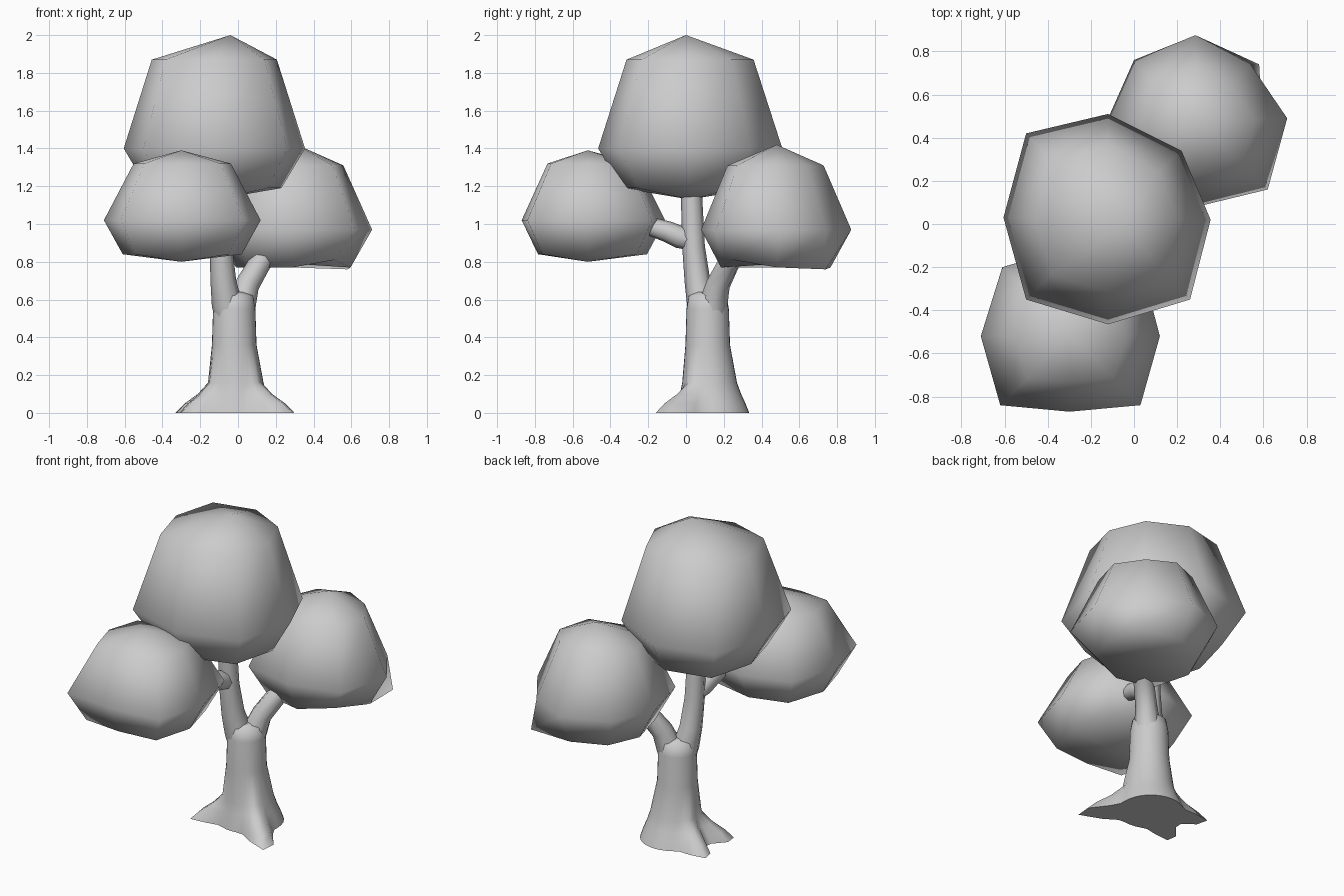
import bpy, bmesh, math
from mathutils import Vector

if "Cube" in bpy.data.objects:
    bpy.data.objects.remove(bpy.data.objects["Cube"])


def finish(name, bm):
    bmesh.ops.recalc_face_normals(bm, faces=bm.faces)
    for f in bm.faces:
        f.smooth = len(f.verts) <= 4
    me = bpy.data.meshes.new(name)
    bm.to_mesh(me)
    bm.free()
    ob = bpy.data.objects.new(name, me)
    bpy.context.collection.objects.link(ob)
    return ob


def bridge(bm, rings):
    for a, b in zip(rings, rings[1:]):
        n = len(a)
        for i in range(n):
            j = (i + 1) % n
            bm.faces.new((a[i], a[j], b[j], b[i]))


def blob(name, outline, z_mid, upper, lower, top, bottom, moved={}):
    """Eight-sided low-poly ball: widest outline, a scaled ring above and below, two poles.
    moved places single corners of the lower ring."""
    bm = bmesh.new()
    c = sum((Vector(p) for p in outline), Vector((0, 0))) / len(outline)
    rings = []
    for s, z in (lower, (1.0, z_mid), upper):
        ring = []
        for p in outline:
            q = c + (Vector(p) - c) * s
            ring.append(bm.verts.new((q.x, q.y, z)))
        rings.append(ring)
    for i, co in moved.items():
        rings[0][i].co = co
    bridge(bm, rings)
    for ring, pole in ((rings[0], bottom), (rings[-1], top)):
        v = bm.verts.new(pole)
        for i in range(len(ring)):
            bm.faces.new((ring[i], ring[(i + 1) % len(ring)], v))
    return finish(name, bm)


def tube(name, path, sides=8):
    """Tapered limb through (x, y, z, radius) points."""
    bm = bmesh.new()
    pts = [Vector(p[:3]) for p in path]
    rings = []
    for i, p in enumerate(pts):
        d = (pts[min(i + 1, len(pts) - 1)] - pts[max(i - 1, 0)]).normalized()
        ref = Vector((0, 1, 0)) if abs(d.y) < 0.8 else Vector((1, 0, 0))
        u = d.cross(ref).normalized()
        w = d.cross(u)
        ring = []
        for k in range(sides):
            a = 2 * math.pi * k / sides
            ring.append(bm.verts.new(p + (u * math.cos(a) + w * math.sin(a)) * path[i][3]))
        rings.append(ring)
    bridge(bm, rings)
    bm.faces.new(rings[0])
    bm.faces.new(rings[-1])
    return finish(name, bm)


# Foliage
blob("foliage_top",
     [(-.605, .03), (-.50, -.35), (-.12, -.465), (.26, -.35),
      (.355, .02), (.22, .34), (-.12, .51), (-.50, .42)],
     1.40, (.69, 1.87), (.74, 1.19), (-.04, 0, 2.0), (-.12, .02, 1.13))
blob("foliage_front_left",
     [(-.71, -.52), (-.62, -.84), (-.30, -.87), (.03, -.84),
      (.12, -.52), (.03, -.18), (-.30, -.11), (-.61, -.2)],
     1.02, (.62, 1.32), (.76, .84), (-.30, -.52, 1.39), (-.30, -.52, .80))
blob("foliage_back_right",
     [(-.12, .49), (-.03, .15), (.29, .08), (.62, .16),
      (.71, .49), (.54, .74), (.285, .875), (.0, .76)],
     .97, (.64, 1.31), (.73, .77), (.31, .48, 1.42), (.30, .48, .79),
     {3: (.51, .25, .81), 5: (.58, .74, .76)})

# Trunk whose foot spreads into three roots: rings of (x, y, z, radius, root strength)
ROOTS = [(.31, -.15), (-.32, -.04), (-.34, .26)]
SIDES = 32
bm = bmesh.new()
rings = []
for x, y, z, r, grow in [(-.01, .14, 0, .195, 1), (-.01, .135, .05, .18, .75),
                         (-.01, .13, .10, .162, .38), (-.01, .125, .16, .145, .06),
                         (-.02, .115, .36, .118, 0), (-.02, .115, .55, .112, 0),
                         (-.02, .115, .62, .10, 0), (-.02, .11, .64, .05, 0)]:
    ring = []
    for k in range(SIDES):
        a = 2 * math.pi * k / SIDES
        rad = r
        for tx, ty in ROOTS:
            d = Vector((tx + .01, ty - .14))
            diff = a - math.atan2(d.y, d.x)
            diff = math.atan2(math.sin(diff), math.cos(diff))
            rad += grow * (d.length - .195) * math.exp(-(diff / .27) ** 2)
        ring.append(bm.verts.new((x + rad * math.cos(a), y + rad * math.sin(a), z)))
    rings.append(ring)
bridge(bm, rings)
bm.faces.new(rings[0])
bm.faces.new(rings[-1])
finish("trunk", bm)

# Branches
tube("branch_main", [(-.03, .10, .46, .08), (-.06, .085, .58, .080), (-.078, .06, .70, .068),
                     (-.09, .04, .88, .06), (-.10, .025, 1.25, .055)])
tube("branch_right", [(-.01, .12, .46, .08), (.02, .145, .58, .076), (.05, .17, .68, .064),
                      (.12, .23, .80, .06), (.25, .37, .93, .055)])
tube("branch_front", [(-.095, .05, .90, .045), (-.10, -.03, .93, .06),
                      (-.11, -.10, .96, .056), (-.12, -.18, .985, .05)])
